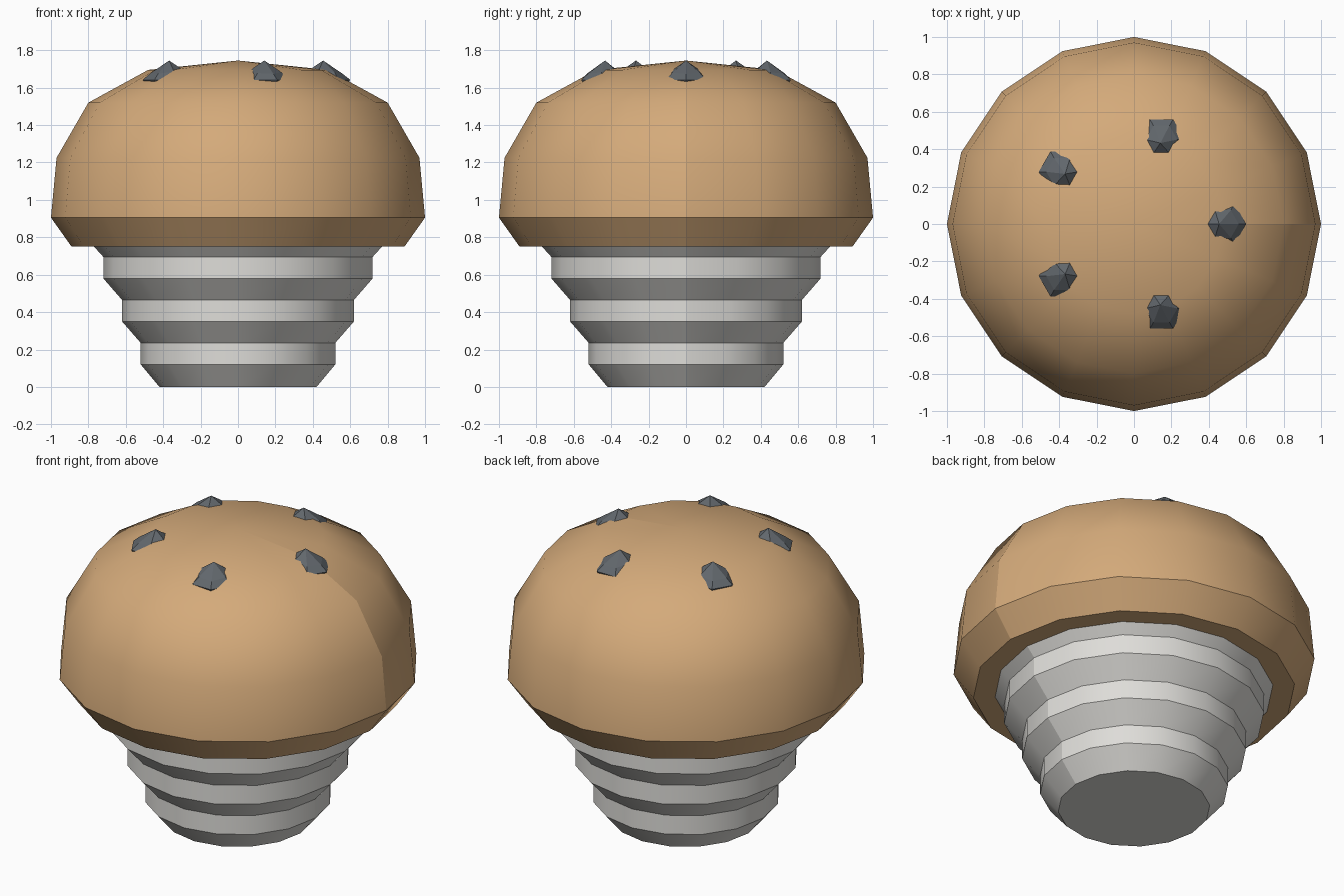
import bpy
import bmesh
from math import cos, sin, tau, radians

if "Cube" in bpy.data.objects:
    bpy.data.objects.remove(bpy.data.objects["Cube"], do_unlink=True)


def make_material(name, colour):
    mat = bpy.data.materials.new(name)
    mat.use_nodes = True
    mat.diffuse_color = (*colour, 1)
    mat.node_tree.nodes["Principled BSDF"].inputs["Base Color"].default_value = (*colour, 1)
    return mat


def make_object(name, bm, mat):
    bmesh.ops.recalc_face_normals(bm, faces=bm.faces)
    mesh = bpy.data.meshes.new(name)
    bm.to_mesh(mesh)
    bm.free()
    mesh.materials.append(mat)
    obj = bpy.data.objects.new(name, mesh)
    bpy.context.collection.objects.link(obj)
    return obj


def add_ring(bm, sides, radius, height):
    return [bm.verts.new((radius * cos(tau * i / sides), radius * sin(tau * i / sides), height))
            for i in range(sides)]


def loft(bm, rings):
    """Bridge neighbouring rings with quads."""
    for low, high in zip(rings, rings[1:]):
        for i in range(len(low)):
            j = (i + 1) % len(low)
            bm.faces.new((low[i], low[j], high[j], high[i]))


def fan(bm, ring, tip):
    for i in range(len(ring)):
        bm.faces.new((ring[i], ring[(i + 1) % len(ring)], tip))


def smooth(obj):
    """Smooth each band and keep the lathe seam on the left side crisp."""
    bpy.ops.object.select_all(action="DESELECT")
    obj.select_set(True)
    bpy.context.view_layer.objects.active = obj
    bpy.ops.object.shade_smooth_by_angle(angle=radians(35))
    for edge in obj.data.edges:
        ends = [obj.data.vertices[v].co for v in edge.vertices]
        if all(abs(p.y) < 0.001 and p.x > -0.001 for p in ends):
            edge.use_edge_sharp = True


tan = make_material("baked tan", (0.658, 0.402, 0.195))
paper = make_material("pale grey paper", (0.73, 0.72, 0.69))
slate = make_material("dark slate", (0.12, 0.135, 0.15))
SIDES = 16

# Stepped paper wrapper
bm = bmesh.new()
profile = [(0.42, 0), (0.52, 0.12), (0.52, 0.235), (0.62, 0.35),
           (0.62, 0.465), (0.72, 0.58), (0.72, 0.695), (0.77, 0.75)]
rings = [add_ring(bm, SIDES, r, z) for r, z in profile]
loft(bm, rings)
bm.faces.new(rings[0])
bm.faces.new(rings[-1])
smooth(make_object("wrapper", bm, paper))

# Domed cake top
bm = bmesh.new()
profile = [(0.89, 0.75), (1, 0.905), (0.97, 1.225), (0.80, 1.52), (0.48, 1.695)]
rings = [add_ring(bm, SIDES, r, z) for r, z in profile]
loft(bm, rings)
bm.faces.new(rings[0])
fan(bm, rings[-1], bm.verts.new((0, 0, 1.745)))
smooth(make_object("cake_top", bm, tan))

# Hexagonal berries, sunk in and leaning with the dome
for n in range(5):
    angle = tau * n / 5
    dx, dy = cos(angle), sin(angle)
    bm = bmesh.new()
    rings = [add_ring(bm, 6, r, z) for r, z in [(0.09, 1.58), (0.125, 1.642), (0.085, 1.687)]]
    for vert in rings[2]:
        vert.co.z -= 0.16 * (vert.co.x * dx + vert.co.y * dy)
    for ring in rings:
        for vert in ring:
            vert.co.x += 0.475 * dx
            vert.co.y += 0.475 * dy
    loft(bm, rings)
    bm.faces.new(rings[0])
    fan(bm, rings[-1], bm.verts.new((0.455 * dx, 0.455 * dy, 1.745)))
    make_object(f"berry_{n + 1}", bm, slate)
